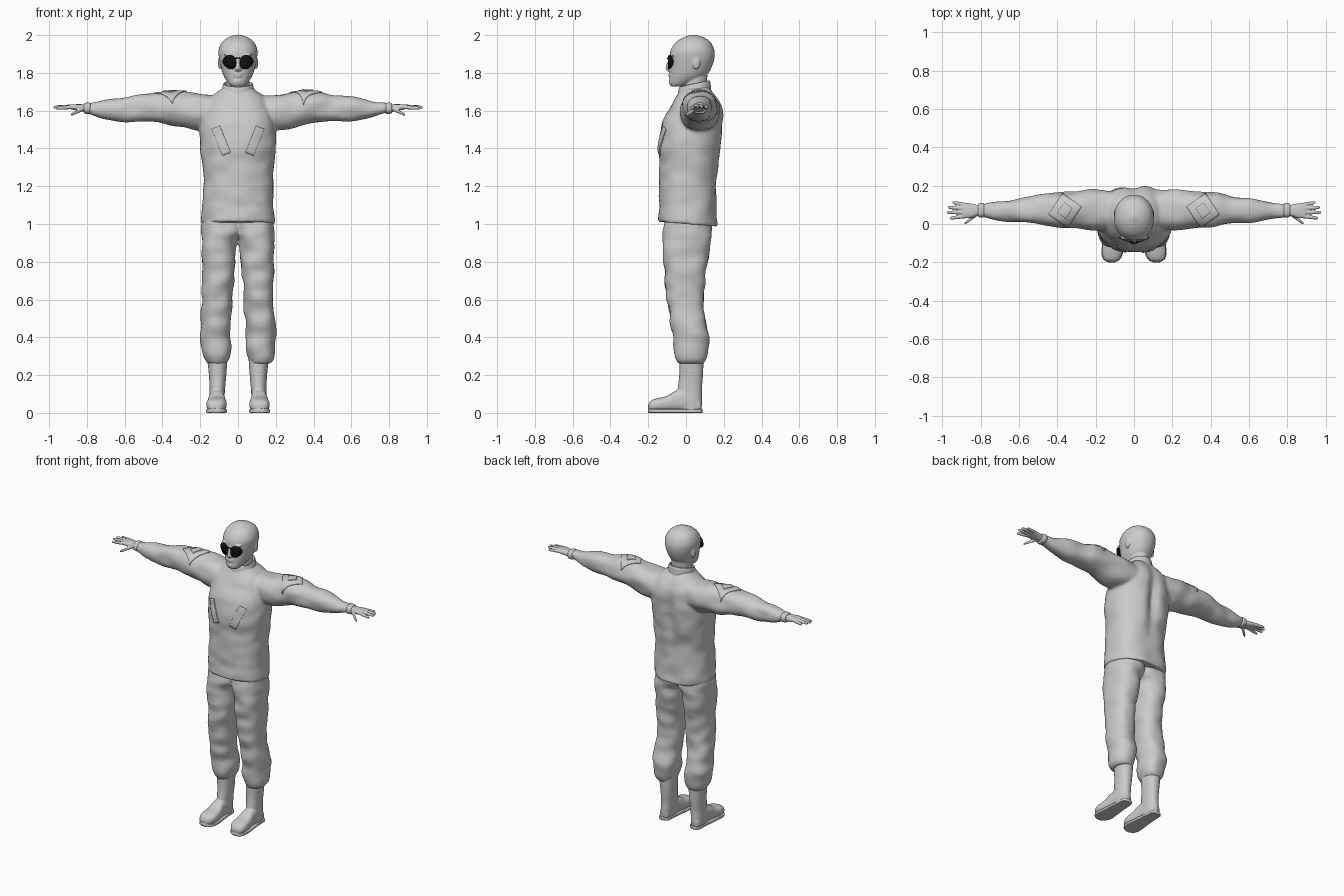
import bpy, bmesh, math
from mathutils import Vector, noise

cube = bpy.data.objects.get("Cube")
if cube:
    bpy.data.objects.remove(cube)


def material(name, rgb):
    m = bpy.data.materials.new(name)
    m.use_nodes = True
    m.diffuse_color = (*rgb, 1)
    m.node_tree.nodes["Principled BSDF"].inputs["Base Color"].default_value = (*rgb, 1)
    return m


GREY = material("plain grey", (.6, .6, .6))
BLACK = material("black glass", (.005, .005, .005))
AXES = {"x": (0, 1, 2), "y": (1, 0, 2), "z": (2, 0, 1)}


def curve_point(rings, i, t):
    """Catmull-Rom blend between ring i and ring i + 1."""
    last = len(rings) - 1
    rows = zip(*(rings[min(max(k, 0), last)] for k in (i - 1, i, i + 1, i + 2)))
    return [b + t * (c - a) / 2 + t * t * (a - 2.5 * b + 2 * c - d / 2)
            + t ** 3 * (1.5 * (b - c) + (d - a) / 2) for a, b, c, d in rows]


def loft(bm, axis, rings, side=1, power=2, wrinkle=0, count=40, steps=5):
    """Skin rings of (position, a min, a max, b min, b max) along an axis."""
    main, first, second = AXES[axis]
    samples = [curve_point(rings, i, k / steps)
               for i in range(len(rings) - 1) for k in range(steps)] + [rings[-1]]
    loops = []
    for pos, a0, a1, b0, b1 in samples:
        loop = []
        for k in range(count):
            ang = math.tau * k / count
            c, s = math.cos(ang), math.sin(ang)
            c, s = (math.copysign(abs(v) ** (2 / power), v) for v in (c, s))
            p = Vector((0, 0, 0))
            p[main] = pos
            p[first] = (a0 + a1) / 2 + c * (a1 - a0) / 2
            p[second] = (b0 + b1) / 2 + s * (b1 - b0) / 2
            if wrinkle:
                fold = noise.noise(Vector((p.x * 9, p.y * 9, p.z * 14 + 5 * side)))
                p[first] += c * wrinkle * fold
                p[second] += s * wrinkle * fold
            p.x *= side
            loop.append(bm.verts.new(p))
        loops.append(loop)
    for lo, hi in zip(loops, loops[1:]):
        for k in range(count):
            n = (k + 1) % count
            bm.faces.new((lo[k], lo[n], hi[n], hi[k]))
    bm.faces.new(loops[0])
    bm.faces.new(loops[-1])


def mirrored(rows):
    """Turn (position, half width, b min, b max) into full rings."""
    return [(p, -w, w, b0, b1) for p, w, b0, b1 in rows]


def ball(bm, centre, size):
    new = bmesh.ops.create_uvsphere(bm, u_segments=20, v_segments=12, radius=1)["verts"]
    for v in new:
        v.co = Vector(centre) + Vector(a * b for a, b in zip(v.co, size))


def finish(bm, name, mat=GREY, voxel=0, smooth=3):
    bmesh.ops.recalc_face_normals(bm, faces=bm.faces)
    mesh = bpy.data.meshes.new(name)
    bm.to_mesh(mesh)
    bm.free()
    mesh.materials.append(mat)
    ob = bpy.data.objects.new(name, mesh)
    bpy.context.collection.objects.link(ob)
    mesh.shade_smooth()
    if voxel:
        re = ob.modifiers.new("blend", "REMESH")
        re.mode, re.voxel_size, re.use_smooth_shade = "VOXEL", voxel, True
        sm = ob.modifiers.new("soften", "SMOOTH")
        sm.iterations, sm.factor = smooth, .5
    return ob


# Jacket: torso with a spine groove and sloping hem, plus both sleeves
bm = bmesh.new()
loft(bm, "z", mirrored([
    (1, .195, -.145, .165), (1.1, .19, -.142, .163), (1.22, .185, -.14, .158),
    (1.32, .19, -.14, .175), (1.42, .198, -.145, .188), (1.5, .2, -.135, .195),
    (1.57, .19, -.11, .198), (1.63, .17, -.075, .19), (1.68, .135, -.045, .16),
    (1.71, .09, -.03, .135), (1.73, .07, -.02, .12)]),
    power=2.4, wrinkle=.008, count=72)
for v in bm.verts:
    if v.co.y > .08:
        fade = max(0, 1 - abs(v.co.z - 1.45) / .3)
        v.co.y -= .03 * fade * math.exp(-(v.co.x / .035) ** 2)
    if v.co.z < 1.08:
        v.co.z -= .08 * v.co.y
for side in (1, -1):
    loft(bm, "x", [
        (.06, -.02, .17, 1.5, 1.68), (.2, -.035, .18, 1.495, 1.69),
        (.3, -.022, .17, 1.515, 1.698), (.42, -.015, .165, 1.535, 1.698),
        (.5, 0, .15, 1.545, 1.685), (.6, .008, .135, 1.543, 1.67),
        (.7, .02, .12, 1.563, 1.655), (.76, .03, .112, 1.58, 1.645),
        (.79, .037, .105, 1.588, 1.64)], side, 2.3, .012)
jacket = finish(bm, "jacket", voxel=.009)

# Stand-up collar folding inwards, and wrist bands
bm = bmesh.new()
loft(bm, "z", mirrored([
    (1.675, .092, -.045, .135), (1.705, .086, -.043, .132), (1.735, .08, -.038, .128),
    (1.743, .074, -.032, .122), (1.725, .066, -.022, .114)]))
for v in bm.verts:
    v.co.z += .22 * (v.co.y - .045)
finish(bm, "collar")
bm = bmesh.new()
for side in (1, -1):
    loft(bm, "x", [(.782, .038, .106, 1.585, 1.64), (.79, .034, .11, 1.582, 1.643),
                   (.81, .036, .108, 1.584, 1.641), (.815, .042, .1, 1.59, 1.636)], side, 2.4)
finish(bm, "wrist_bands")

# Trousers: two gathered legs blended at the hips
bm = bmesh.new()
for side in (1, -1):
    loft(bm, "z", [
        (1.06, -.03, .18, -.11, .13), (.96, -.02, .192, -.12, .135),
        (.91, .005, .194, -.122, .132), (.8, .014, .192, -.12, .115),
        (.7, .022, .188, -.112, .1), (.6, .032, .19, -.1, .092),
        (.5, .036, .196, -.085, .1), (.4, .04, .2, -.07, .12),
        (.33, .04, .195, -.062, .118), (.285, .048, .182, -.052, .106),
        (.262, .062, .165, -.04, .094)], side, 2.3, .012, 48)
finish(bm, "trousers", voxel=.008)

# Boots: shaft blended with the foot, on flat soles
bm = bmesh.new()
for side in (1, -1):
    loft(bm, "z", [(.008, .08, .15, -.03, .082), (.06, .073, .152, -.05, .085),
                   (.12, .069, .15, -.045, .084), (.2, .062, .154, -.036, .09),
                   (.3, .055, .165, -.036, .094)], side, 2.2)
    loft(bm, "y", [(.078, .088, .144, .008, .06), (.02, .074, .152, .008, .12),
                   (-.05, .069, .156, .008, .118), (-.1, .062, .163, .008, .09),
                   (-.15, .06, .168, .008, .078), (-.185, .075, .158, .008, .066),
                   (-.2, .098, .136, .012, .045)], side, 2.6)
finish(bm, "boots", voxel=.006)
bm = bmesh.new()
for side in (1, -1):
    loft(bm, "y", [(.087, .1, .132, 0, .02), (.07, .078, .152, 0, .02),
                   (0, .072, .156, 0, .02), (-.1, .06, .166, 0, .02),
                   (-.15, .058, .17, 0, .02), (-.185, .073, .16, 0, .022),
                   (-.2, .1, .135, 0, .024)], side, 6, steps=3)
finish(bm, "boot_soles")

# Hands: palm, four fingers and a thumb
for side, label in ((1, "left"), (-1, "right")):
    bm = bmesh.new()
    loft(bm, "x", [(.77, .045, .095, 1.592, 1.634), (.82, .042, .1, 1.594, 1.634),
                   (.86, .03, .108, 1.602, 1.634), (.895, .032, .11, 1.61, 1.632)], side, 2.5)
    digits = [((.87, .042, 1.62), (.962, .03, 1.612)), ((.87, .061, 1.622), (.977, .06, 1.618)),
              ((.87, .08, 1.622), (.972, .087, 1.62)), ((.87, .098, 1.62), (.948, .113, 1.617)),
              ((.815, .055, 1.612), (.885, .002, 1.578))]
    for start, end in digits:
        rings = []
        for t, r in ((0, .011), (.5, .01), (.9, .008), (1, .004)):
            x, y, z = Vector(start).lerp(Vector(end), t)
            rings.append((x, y - r, y + r, z - r, z + r))
        loft(bm, "x", rings, side, count=14)
    finish(bm, label + "_hand", voxel=.004, smooth=2)

# Head: skull and jaw, neck, nose, lips, brow and ears
bm = bmesh.new()
loft(bm, "z", mirrored([
    (1.728, .03, -.078, -.02), (1.742, .048, -.088, .03), (1.77, .068, -.086, .085),
    (1.8, .082, -.085, .12), (1.84, .093, -.084, .14), (1.88, .101, -.086, .151),
    (1.92, .103, -.081, .15), (1.96, .087, -.055, .132), (1.985, .058, -.02, .1),
    (1.998, .025, .015, .062), (2.002, .008, .03, .046)]), power=2.1)
loft(bm, "z", mirrored([(1.66, .06, -.01, .11), (1.74, .06, -.015, .11), (1.8, .06, -.01, .115)]))
loft(bm, "z", mirrored([(1.808, .012, -.094, -.06), (1.818, .019, -.106, -.06),
                        (1.832, .014, -.108, -.06), (1.87, .009, -.094, -.06),
                        (1.885, .009, -.088, -.06)]), count=20)
ball(bm, (0, -.083, 1.792), (.026, .011, .006))
ball(bm, (0, -.082, 1.781), (.022, .011, .006))
ball(bm, (0, -.078, 1.755), (.024, .014, .016))
for side in (1, -1):
    ball(bm, (side * .04, -.07, 1.894), (.035, .014, .008))
    ball(bm, (side * .097, .055, 1.852), (.009, .02, .033))
finish(bm, "head", voxel=.005, smooth=2)

# Sunglasses: teardrop lenses wrapped round the face, with a bridge
bm = bmesh.new()
for side in (1, -1):
    rim = []
    for k in range(32):
        a = math.tau * k / 32
        x = .046 + .036 * math.cos(a) + .004 * math.sin(a)
        z = 1.857 + .037 * math.sin(a) * (1 - .18 * math.cos(a))
        rim.append((x, z))
    hub = bm.verts.new((side * .046, -.089, 1.857))
    edge = [bm.verts.new((side * x, -.097 + 4 * x * x, z)) for x, z in rim]
    for k in range(32):
        bm.faces.new((hub, edge[k], edge[(k + 1) % 32]))
loft(bm, "x", [(-.02, -.1, -.094, 1.873, 1.879), (0, -.103, -.097, 1.875, 1.881),
               (.02, -.1, -.094, 1.873, 1.879)], count=10)
glasses = finish(bm, "sunglasses", BLACK)
glasses.modifiers.new("thickness", "SOLIDIFY").thickness = .004


def patch(name, centre, size, angle, axis, lift):
    """Thin cloth panel dropped on to the jacket along y (front) or z (top)."""
    bm = bmesh.new()
    bmesh.ops.create_grid(bm, x_segments=14, y_segments=14, size=.5)
    for v in bm.verts:
        a, b = v.co.x * size[0], v.co.y * size[1]
        u = centre[0] + a * math.cos(angle) - b * math.sin(angle)
        w = centre[1] + a * math.sin(angle) + b * math.cos(angle)
        v.co = (u, -.4, w) if axis == "y" else (u, w, 1.9)
    ob = finish(bm, name)
    wrap = ob.modifiers.new("wrap", "SHRINKWRAP")
    wrap.target, wrap.wrap_method, wrap.offset = jacket, "PROJECT", lift
    wrap.wrap_mode = "ABOVE_SURFACE"
    wrap.use_project_y, wrap.use_project_z = axis == "y", axis == "z"
    wrap.use_positive_direction, wrap.use_negative_direction = axis == "y", axis == "z"
    ob.modifiers.new("thickness", "SOLIDIFY").thickness = .006
    ob.modifiers["thickness"].offset = 0


# Slanted chest pockets and sleeve pockets with small flaps
for side, label in ((1, "left"), (-1, "right")):
    patch(label + "_chest_pocket", (side * .088, 1.44), (.045, .15), -side * .38, "y", .002)
    patch(label + "_sleeve_pocket", (side * .36, .07), (.12, .13), side * .6, "z", .002)
    patch(label + "_sleeve_flap", (side * .36, .07), (.05, .06), side * .6, "z", .006)
